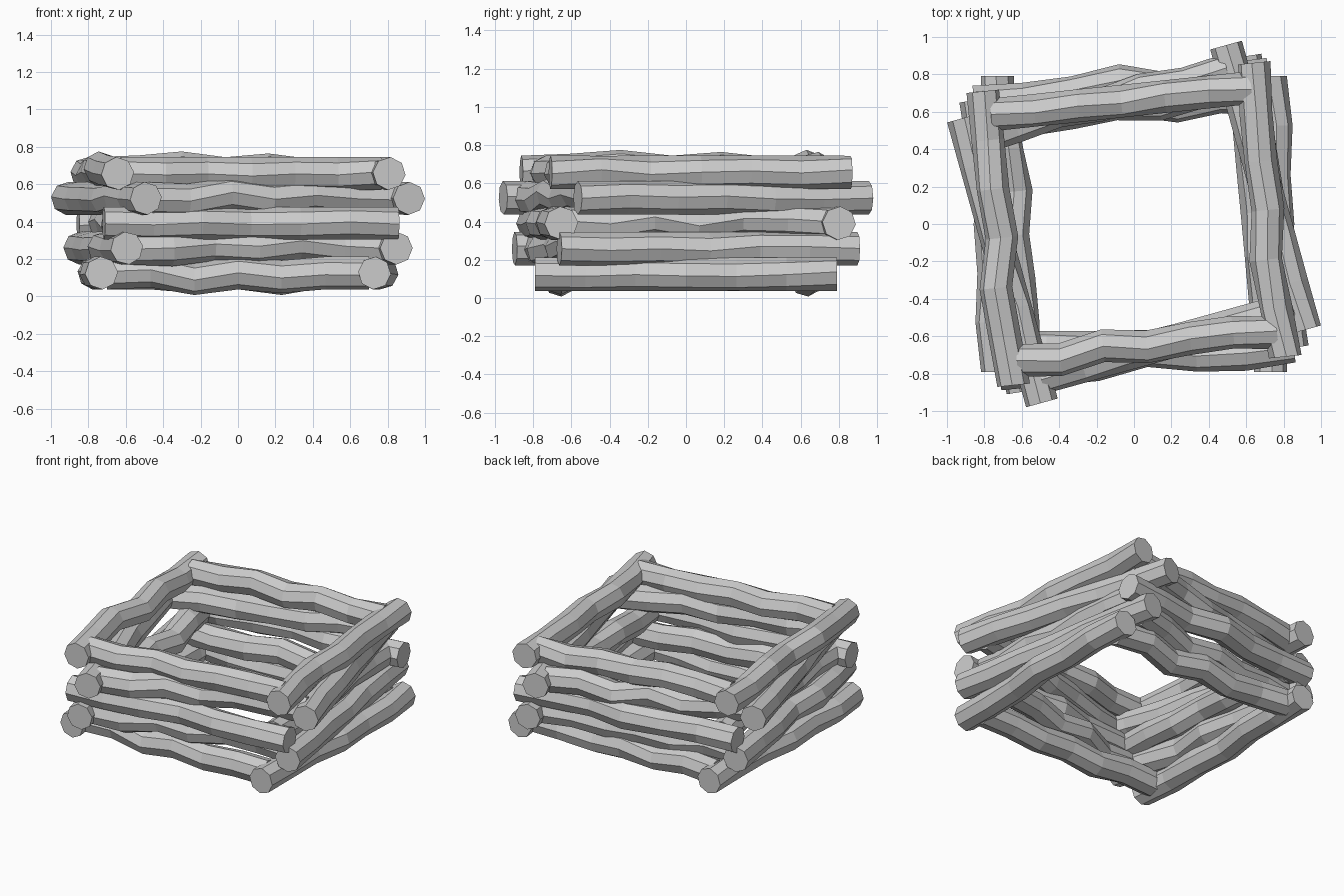
import bpy, bmesh, random
from math import radians, cos, sin, pi
from mathutils import Matrix, Vector

random.seed(4)
if "Cube" in bpy.data.objects:
    bpy.data.objects.remove(bpy.data.objects["Cube"])

wood = bpy.data.materials.new("pale grey wood")
wood.use_nodes = True
GREY = (0.6, 0.6, 0.6, 1)
wood.diffuse_color = GREY
wood.node_tree.nodes["Principled BSDF"].inputs["Base Color"].default_value = GREY

SIDES, RADIUS, UNIT = 8, 0.088, 0.01

# Bend of a log at each ring, in hundredths
BENDS = {
    "flat": (0, 0, 0, 0, 0, 0, 0),
    "dip": (0, -2, -5, -1, -2, -2, 0),
    "rise": (0, 0, 0, -2, 4, 2, 0),
    "bump": (0, 0, 0, 4, 2, 3, 0),
    "sag": (0, 0, 0, -5, 0, 2, 0),
    "hump": (0, -1, -3, 4, 0, -1, 0),
    "wavy": (0, 2, -3, 0, -2, -3, 0),
    "ripple": (0, 1, -3, 0, -2, 0, 0),
    "swell": (0, -1, 2, 0, 3, 1, 0),
}


def make_log(name, angle, distance, half, height, outward, upward):
    """Crooked prism beside the centre, bent outward and upward ring by ring."""
    bm = bmesh.new()
    rings = []
    steps = len(BENDS[outward]) - 1
    for i, (out, up) in enumerate(zip(BENDS[outward], BENDS[upward])):
        centre = Vector((distance + out * UNIT, half * (2 * i / steps - 1), height + up * UNIT))
        twist = random.uniform(-0.16, 0.16)
        ring = []
        for k in range(SIDES):
            a = 2 * pi * k / SIDES + twist
            ring.append(bm.verts.new(centre + RADIUS * Vector((cos(a), 0, sin(a)))))
        rings.append(ring)
    for low, high in zip(rings, rings[1:]):
        for k in range(SIDES):
            n = (k + 1) % SIDES
            bm.faces.new((low[k], low[n], high[n], high[k]))
    bm.faces.new(rings[0])
    bm.faces.new(rings[-1])
    bmesh.ops.recalc_face_normals(bm, faces=bm.faces)
    bm.transform(Matrix.Rotation(angle, 4, "Z"))
    mesh = bpy.data.meshes.new(name)
    bm.to_mesh(mesh)
    bm.free()
    mesh.materials.append(wood)
    bpy.context.collection.objects.link(bpy.data.objects.new(name, mesh))


# Each layer: turn in degrees, then (outward, upward) bends of
# the long pair and of the short pair
LAYERS = [
    (0, [("bump", "flat"), ("bump", "flat")], [("flat", "ripple"), ("wavy", "ripple")]),
    (9.2, [("flat", "flat"), ("rise", "flat")], [("wavy", "swell"), ("dip", "ripple")]),
    (-84.6, [("sag", "flat"), ("hump", "flat")], [("dip", "ripple"), ("flat", "swell")]),
    (15.5, [("flat", "flat"), ("flat", "flat")], [("flat", "swell"), ("swell", "ripple")]),
    (6, [("dip", "flat"), ("rise", "swell")], [("wavy", "flat"), ("flat", "swell")]),
]

for level, (turn, long_pair, short_pair) in enumerate(LAYERS):
    height = 0.125 + level * 0.133
    for k in range(2):
        angle = radians(turn) + k * pi
        make_log(f"long_log_{level}_{k}", angle, 0.73, 0.79, height, *long_pair[k])
        make_log(f"short_log_{level}_{k}", angle - pi / 2, 0.66, 0.7, height, *short_pair[k])
